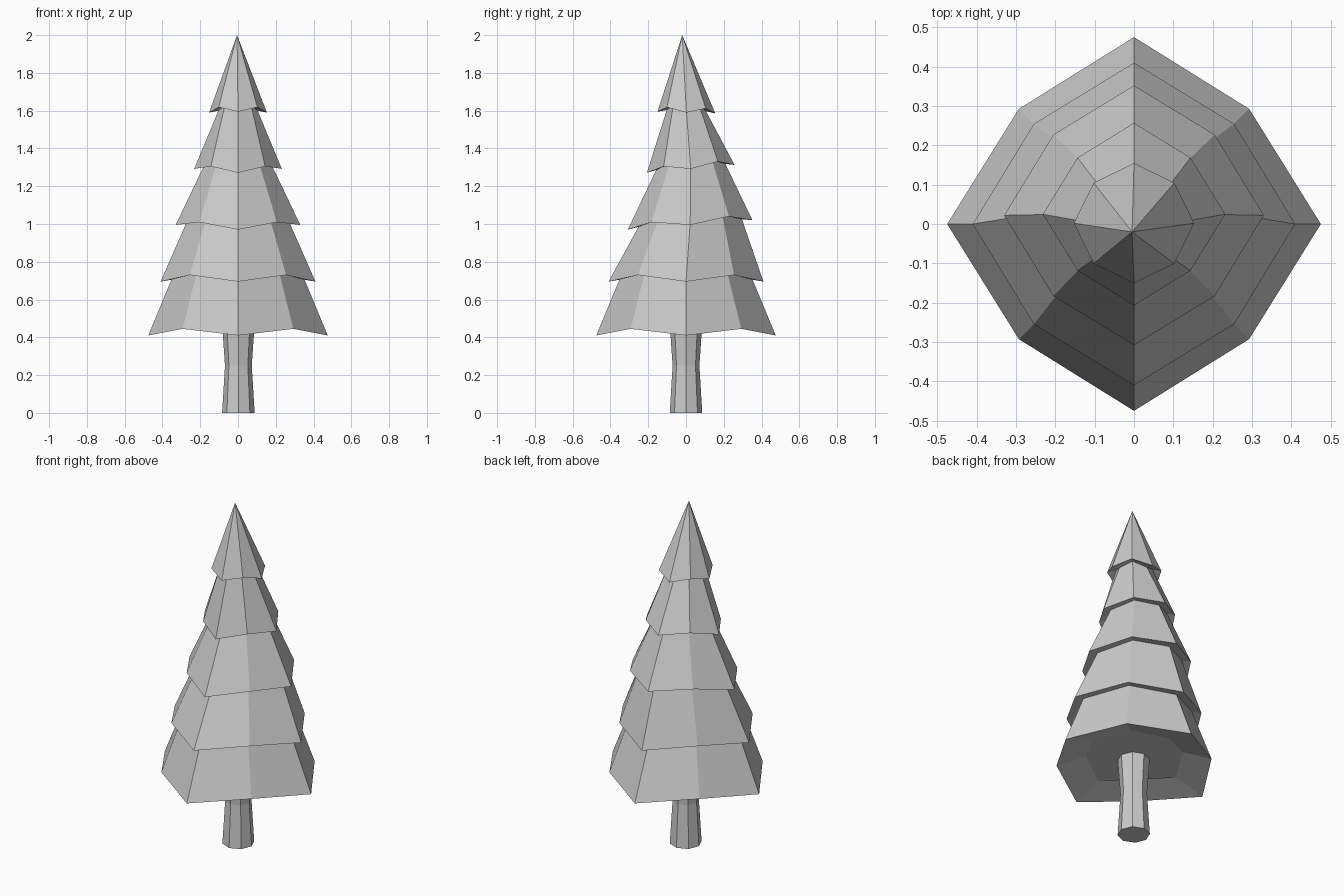
import bpy, bmesh
from math import sin, cos, pi

if "Cube" in bpy.data.objects:
    bpy.data.objects.remove(bpy.data.objects["Cube"])

def ring(cx, cy, r_card, r_diag, z_card, z_diag, tilt=0.0):
    """Eight points, alternating branch tips and notches, tilted along y."""
    pts = []
    for i in range(8):
        r, z = (r_diag, z_diag) if i % 2 else (r_card, z_card)
        y = r * sin(i * pi / 4)
        pts.append((cx + r * cos(i * pi / 4), cy + y, z + tilt * y))
    return pts

def loft(name, rings, apex=None):
    """Skin a stack of rings; close the bottom, and the top with a cap or a point."""
    bm = bmesh.new()
    loops = [[bm.verts.new(p) for p in r] for r in rings]
    bm.faces.new(loops[0][::-1])
    for a, b in zip(loops, loops[1:]):
        for i in range(8):
            j = (i + 1) % 8
            bm.faces.new((a[i], a[j], b[j], b[i]))
    top = loops[-1]
    if apex:
        tip = bm.verts.new(apex)
        for i in range(8):
            bm.faces.new((top[i], top[(i + 1) % 8], tip))
    else:
        bm.faces.new(top)
    bmesh.ops.recalc_face_normals(bm, faces=bm.faces[:])
    mesh = bpy.data.meshes.new(name)
    bm.to_mesh(mesh)
    bm.free()
    obj = bpy.data.objects.new(name, mesh)
    bpy.context.collection.objects.link(obj)
    return obj

# Foliage: each tier is a tucked-in inner ring followed by the flared outer ring
# cx, cy, tip radius, notch radius, tip z, notch z, tilt, inner scale, inner rise
tiers = [
    (0, 0, 0.475, 0.414, 0.41, 0.445, 0.0, 0.62, 0.05),
    (0, 0, 0.41, 0.36, 0.695, 0.73, 0.0, 0.86, 0.01),
    (0, 0.022, 0.33, 0.29, 0.995, 1.025, 0.075, 0.83, 0.01),
    (0, 0.025, 0.232, 0.203, 1.292, 1.318, 0.09, 0.79, 0.01),
    (0, 0.002, 0.153, 0.145, 1.59, 1.615, -0.03, 0.68, 0.01),
]
rings = []
for cx, cy, rc, rd, zc, zd, tilt, s, rise in tiers:
    rings.append(ring(cx, cy, rc * s, rd * s, zc + rise, zd + rise, tilt))
    rings.append(ring(cx, cy, rc, rd, zc, zd, tilt))
loft("foliage", rings, apex=(-0.005, -0.02, 2.0))

# Trunk: slightly waisted octagonal post
trunk = [(0.086, 0.0), (0.071, 0.25), (0.088, 0.5)]
loft("trunk", [ring(0.002, 0, r, r, z, z) for r, z in trunk])
